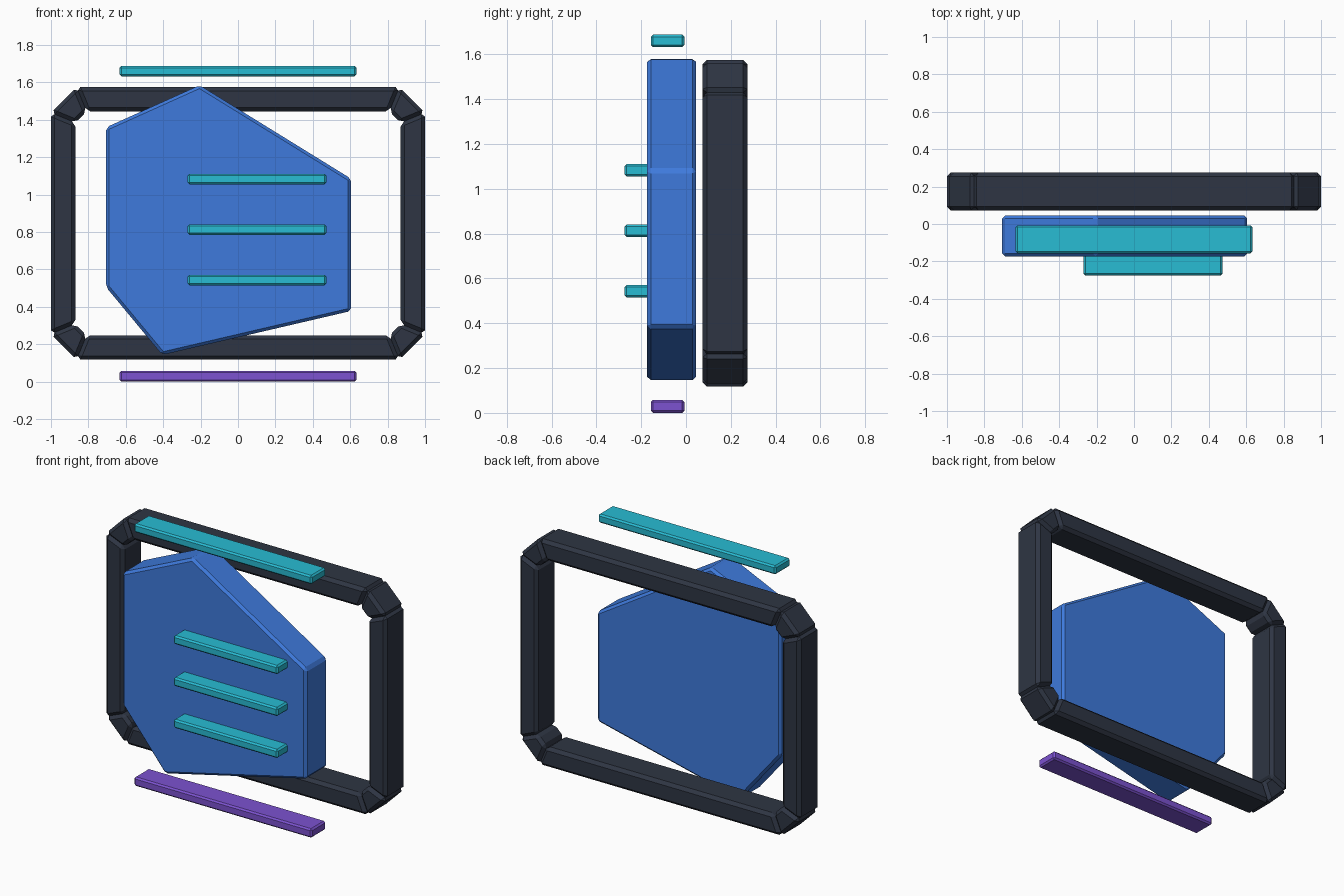
import bpy, bmesh

if "Cube" in bpy.data.objects:
    bpy.data.objects.remove(bpy.data.objects["Cube"])


def material(name, rgb):
    mat = bpy.data.materials.new(name)
    lin = [(c / 255 / 12.92 if c < 11 else ((c / 255 + 0.055) / 1.055) ** 2.4) for c in rgb]
    mat.diffuse_color = (*lin, 1)
    mat.use_nodes = True
    mat.node_tree.nodes["Principled BSDF"].inputs["Base Color"].default_value = mat.diffuse_color
    return mat


DARK = material("dark_grey", (46, 53, 67))
BLUE = material("blue", (62, 122, 220))
CYAN = material("cyan", (40, 188, 212))
PURPLE = material("purple", (124, 82, 208))


def prism(name, outline, y0, y1, bevel, mat):
    """Extrude an (x, z) outline from y0 to y1 and chamfer its edges."""
    bm = bmesh.new()
    face = bm.faces.new([bm.verts.new((x, y0, z)) for x, z in outline])
    ext = bmesh.ops.extrude_face_region(bm, geom=[face], use_keep_orig=True)
    moved = [g for g in ext["geom"] if isinstance(g, bmesh.types.BMVert)]
    bmesh.ops.translate(bm, verts=moved, vec=(0, y1 - y0, 0))
    bmesh.ops.recalc_face_normals(bm, faces=bm.faces)
    mesh = bpy.data.meshes.new(name)
    bm.to_mesh(mesh)
    bm.free()
    obj = bpy.data.objects.new(name, mesh)
    bpy.context.collection.objects.link(obj)
    mesh.materials.append(mat)
    mod = obj.modifiers.new("chamfer", "BEVEL")
    mod.width = bevel
    mod.segments = 1
    mod.limit_method = "NONE"
    return obj


def bar(name, x0, x1, y0, y1, z0, z1, mat):
    return prism(name, [(x0, z0), (x1, z0), (x1, z1), (x0, z1)], y0, y1, 0.01, mat)


def octagon(hx, z0, z1, c):
    return [(-hx + c, z0), (hx - c, z0), (hx, z0 + c), (hx, z1 - c),
            (hx - c, z1), (-hx + c, z1), (-hx, z1 - c), (-hx, z0 + c)]


# Frame: eight mitred beams around an octagonal ring
W, CUT = 0.13, 0.137
outer = octagon(1.0, 0.118, 1.575, CUT)
inner = octagon(1.0 - W, 0.118 + W, 1.575 - W, CUT - W * 0.586)
names = ["bottom_beam", "corner_bottom_right", "right_beam", "corner_top_right",
         "top_beam", "corner_top_left", "left_beam", "corner_bottom_left"]
for i, name in enumerate(names):
    j = (i + 1) % 8
    prism("frame_" + name, [outer[i], outer[j], inner[j], inner[i]], 0.073, 0.275, 0.02, DARK)

# Irregular six-sided panel
panel = [(-0.705, 0.505), (-0.405, 0.143), (0.605, 0.378),
         (0.605, 1.085), (-0.205, 1.585), (-0.705, 1.36)]
prism("panel", panel, -0.173, 0.045, 0.016, BLUE)

# Raised slats on the panel front
for i in range(3):
    z = 0.543 + 0.27 * i
    bar(f"slat_{i + 1}", -0.27, 0.473, -0.275, -0.13, z - 0.028, z + 0.028, CYAN)

# Floating rails above and below
bar("top_rail", -0.633, 0.633, -0.157, -0.007, 1.632, 1.688, CYAN)
bar("bottom_rail", -0.633, 0.633, -0.157, -0.007, 0.0, 0.058, PURPLE)
